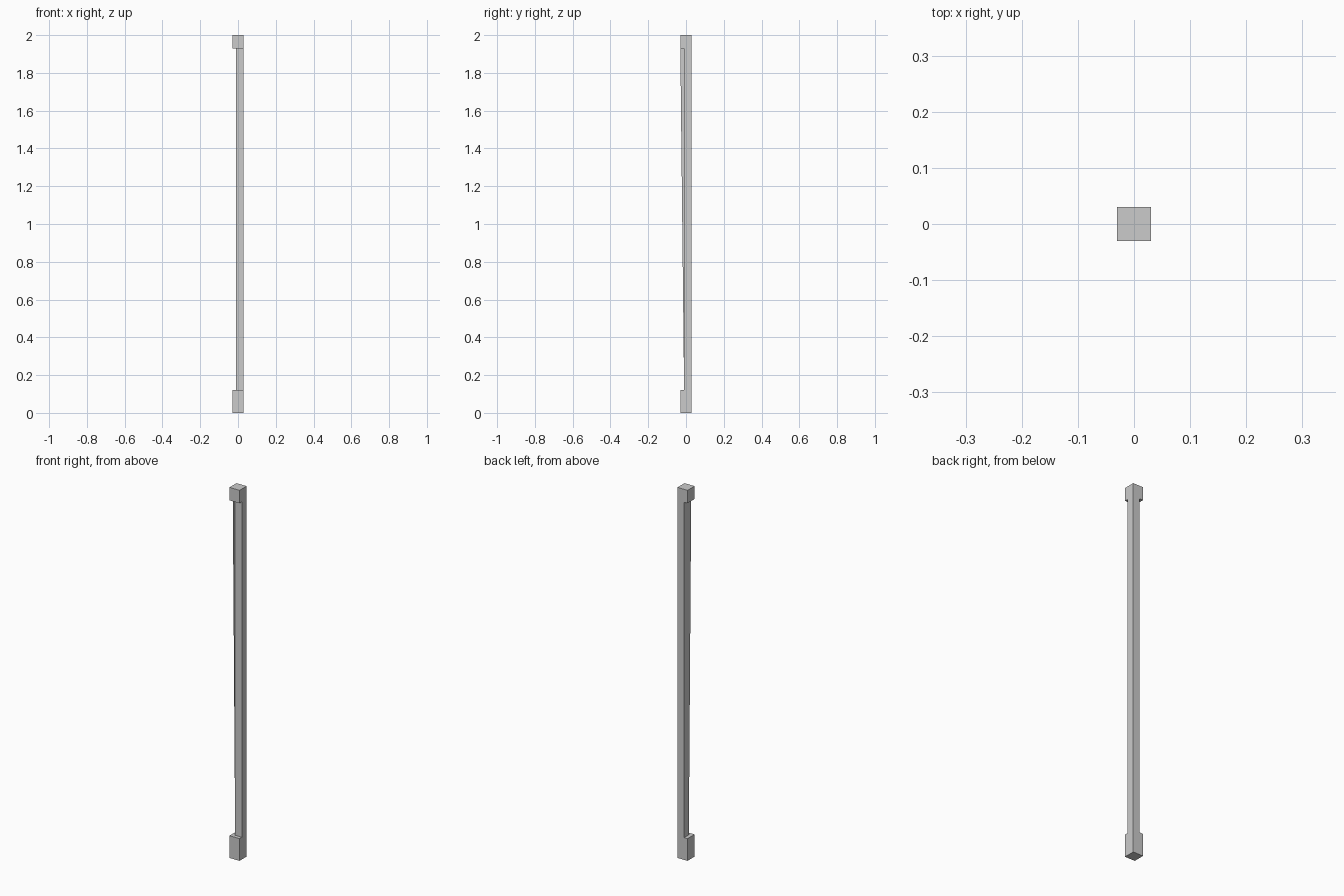
import bpy, bmesh

if "Cube" in bpy.data.objects:
    bpy.data.objects.remove(bpy.data.objects["Cube"])

HALF = 0.03            # half width of the square post
INNER = -0.01          # plane of the recessed faces
LOW, HIGH = 0.12, 1.93  # recess start and end heights


def make_object(name, bm):
    mesh = bpy.data.meshes.new(name)
    bm.to_mesh(mesh)
    bm.free()
    obj = bpy.data.objects.new(name, mesh)
    bpy.context.collection.objects.link(obj)
    return obj


def prism(name, profile, z0, z1):
    bm = bmesh.new()
    base = bm.faces.new([bm.verts.new((x, y, z0)) for x, y in profile])
    top = bmesh.ops.extrude_face_region(bm, geom=[base])["geom"]
    verts = [v for v in top if isinstance(v, bmesh.types.BMVert)]
    bmesh.ops.translate(bm, verts=verts, vec=(0, 0, z1 - z0))
    bmesh.ops.recalc_face_normals(bm, faces=bm.faces)
    return make_object(name, bm)


# square post, full height
h = HALF
post = prism("post", [(-h, -h), (h, -h), (h, h), (-h, h)], 0, 2)

# L-shaped recess along the front and left sides, leaving two end blocks
o = 0.1
recess = prism("recess_cutter",
               [(-o, -o), (o, -o), (o, INNER), (INNER, INNER), (INNER, o), (-o, o)],
               LOW, HIGH)
recess.hide_render = True
cut = post.modifiers.new("recess", 'BOOLEAN')
cut.operation = 'DIFFERENCE'
cut.solver = 'EXACT'
cut.object = recess
bpy.context.view_layer.objects.active = post
post.select_set(True)
bpy.ops.object.modifier_apply(modifier=cut.name)
bpy.data.objects.remove(recess)

# thin tapered fin, widest below the top block
bm = bmesh.new()
points = [(INNER, INNER, LOW), (INNER, INNER, HIGH), (INNER, -HALF, HIGH)]
fin = bm.faces.new([bm.verts.new(p) for p in points])
fin.normal_update()
if fin.normal.x > 0:
    fin.normal_flip()
make_object("tapered_fin", bm)
